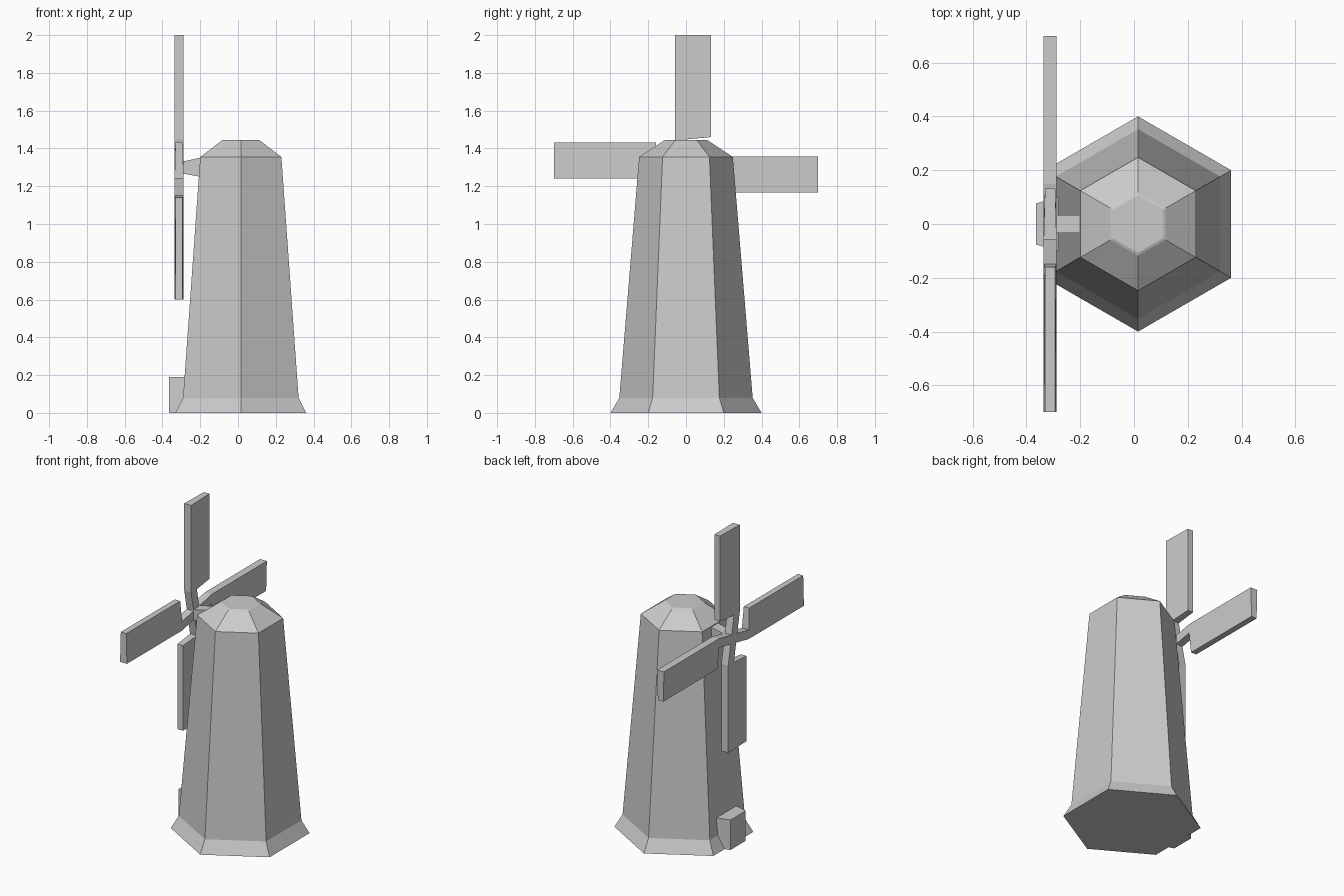
import bpy, bmesh
from math import sin, cos, pi
from mathutils import Matrix, Vector

if "Cube" in bpy.data.objects:
    bpy.data.objects.remove(bpy.data.objects["Cube"])


def loft(name, rings):
    """Skin a closed solid through equally sized rings of points."""
    bm = bmesh.new()
    vs = [[bm.verts.new(p) for p in r] for r in rings]
    n = len(vs[0])
    for a, b in zip(vs, vs[1:]):
        for i in range(n):
            j = (i + 1) % n
            bm.faces.new((a[i], a[j], b[j], b[i]))
    bm.faces.new(vs[0])
    bm.faces.new(vs[-1])
    bmesh.ops.recalc_face_normals(bm, faces=bm.faces)
    me = bpy.data.meshes.new(name)
    bm.to_mesh(me)
    bm.free()
    ob = bpy.data.objects.new(name, me)
    bpy.context.collection.objects.link(ob)
    return ob


def hexagon(r, z):
    return [(0.015 + r * sin(i * pi / 3), r * cos(i * pi / 3), z) for i in range(6)]


def rect_x(x, hy, z0, z1):
    return [(x, -hy, z0), (x, hy, z0), (x, hy, z1), (x, -hy, z1)]


# Six-sided tower with flared foot, and its cap
loft("tower", [hexagon(0.4, 0), hexagon(0.353, 0.08), hexagon(0.248, 1.355)])
loft("cap", [hexagon(0.248, 1.355), hexagon(0.118, 1.441), hexagon(0.107, 1.445)])

# Door block narrowing slightly outwards
loft("door", [rect_x(-0.25, 0.11, 0, 0.19), rect_x(-0.365, 0.076, 0, 0.19)])

# Tapered shaft carrying the sails
loft("sail_shaft", [rect_x(-0.17, 0.034, 1.245, 1.357), rect_x(-0.31, 0.034, 1.27, 1.327)])

# Four sails: offset blade plus narrow arm, thinner at the trailing edge
outline = [(-0.058, 0.7), (0.132, 0.7), (0.132, 0.16), (0.0, 0.148),
           (0.028, 0.0), (-0.028, 0.0), (-0.058, 0.148)]
hub = Vector((-0.312, 0, 1.3))
for k, side in enumerate(("top", "left", "bottom", "right")):
    turn = Matrix.Rotation(k * pi / 2, 3, 'X')
    faces = [[hub + turn @ Vector((s * (0.024 if y < 0.1 else 0.019), y, z))
              for y, z in outline] for s in (-1, 1)]
    loft("sail_" + side, faces)
